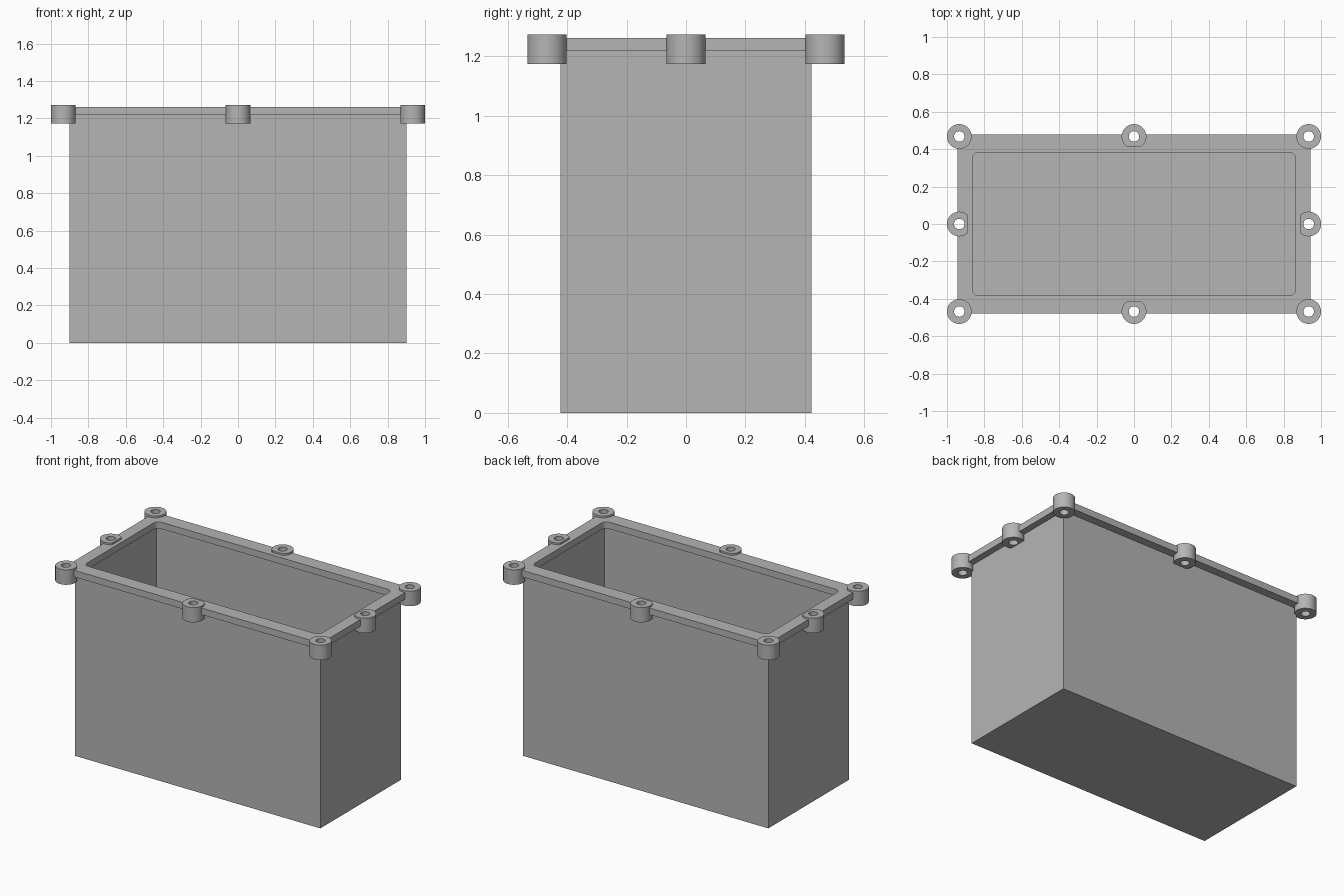
import bpy, bmesh, math

cube = bpy.data.objects.get("Cube")
if cube:
    bpy.data.objects.remove(cube, do_unlink=True)

grey = bpy.data.materials.new("plain grey")
grey.use_nodes = True
COLOUR = (0.46, 0.46, 0.46, 1)
grey.diffuse_color = COLOUR
grey.node_tree.nodes["Principled BSDF"].inputs["Base Color"].default_value = COLOUR


def prism(name, outline, z0, z1, helper=False):
    """Extrude a flat outline from z0 to z1."""
    bm = bmesh.new()
    base = bm.faces.new([bm.verts.new((x, y, z0)) for x, y in outline])
    top = bmesh.ops.extrude_face_region(bm, geom=[base])["geom"]
    bmesh.ops.translate(bm, vec=(0, 0, z1 - z0),
                        verts=[v for v in top if isinstance(v, bmesh.types.BMVert)])
    bmesh.ops.recalc_face_normals(bm, faces=bm.faces)
    mesh = bpy.data.meshes.new(name)
    bm.to_mesh(mesh)
    bm.free()
    mesh.materials.append(grey)
    ob = bpy.data.objects.new(name, mesh)
    bpy.context.collection.objects.link(ob)
    ob.hide_render = helper
    return ob


def rectangle(hx, hy, r=0.0, steps=6):
    if r == 0:
        return [(hx, hy), (-hx, hy), (-hx, -hy), (hx, -hy)]
    points = []
    for i, (sx, sy) in enumerate([(1, 1), (-1, 1), (-1, -1), (1, -1)]):
        for k in range(steps + 1):
            a = (i + k / steps) * math.pi / 2
            points.append((sx * (hx - r) + r * math.cos(a), sy * (hy - r) + r * math.sin(a)))
    return points


def circle(cx, cy, r, n=48):
    return [(cx + r * math.cos(2 * math.pi * i / n), cy + r * math.sin(2 * math.pi * i / n))
            for i in range(n)]


def cut(ob, cutter):
    mod = ob.modifiers.new("cut", 'BOOLEAN')
    mod.operation = 'DIFFERENCE'
    mod.solver = 'EXACT'
    mod.object = cutter
    bpy.context.view_layer.objects.active = ob
    bpy.ops.object.modifier_apply(modifier=mod.name)


RIM_LOW, RIM_TOP = 1.217, 1.261
BOSS_LOW, BOSS_TOP = 1.174, 1.273
PX, PY = 0.934, 0.468

# Thin-walled box and overhanging rim
box = prism("box", rectangle(0.901, 0.423), 0, RIM_LOW)
cavity = prism("cavity_cutter", rectangle(0.889, 0.414), 0.01, 1.4, True)
cut(box, cavity)
rim = prism("rim", rectangle(0.944, 0.478), RIM_LOW, RIM_TOP)
opening = prism("opening_cutter", rectangle(0.864, 0.383, 0.035), 1.1, 1.4, True)
cut(rim, opening)

# Screw bosses around the rim, clipped by the cavity
helpers = [cavity, opening]
for sx in (-1, 0, 1):
    for sy in (-1, 0, 1):
        if sx == 0 and sy == 0:
            continue
        x, y = sx * PX, sy * PY
        boss = prism("screw_boss", circle(x, y, 0.066), BOSS_LOW, BOSS_TOP)
        drill = prism("drill", circle(x, y, 0.028), 1.0, 1.4, True)
        for target in (boss, rim):
            cut(target, drill)
        cut(boss, cavity)
        bpy.ops.object.select_all(action='DESELECT')
        boss.select_set(True)
        bpy.context.view_layer.objects.active = boss
        bpy.ops.object.shade_smooth_by_angle(angle=math.radians(30))
        helpers.append(drill)

for ob in helpers:
    bpy.data.objects.remove(ob, do_unlink=True)
